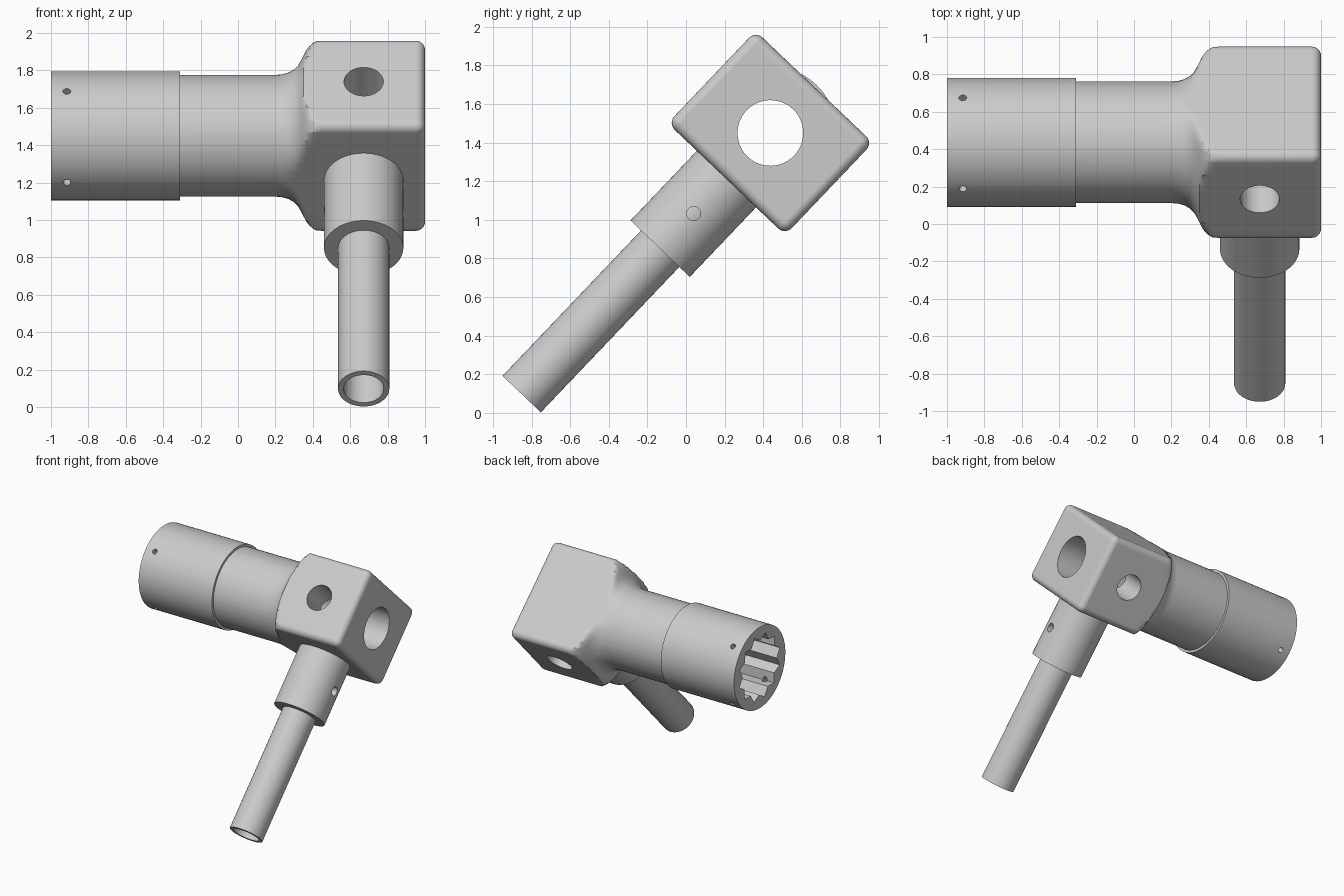
import bpy, bmesh, math
from mathutils import Matrix, Vector

old = bpy.data.objects.get("Cube")
if old:
    bpy.data.objects.remove(old, do_unlink=True)

GREY = (0.6, 0.6, 0.6, 1)
mat = bpy.data.materials.new("plain grey")
mat.use_nodes = True
mat.diffuse_color = GREY
mat.node_tree.nodes["Principled BSDF"].inputs["Base Color"].default_value = GREY

# Parts are built around the block centre, then the whole assembly is tilted
TILT = Matrix.Translation((0, 0.437, 1.45)) @ Matrix.Rotation(math.radians(-43.6), 4, 'X')
STEM_X = 0.672


def loft(name, rings):
    """Closed solid through a list of equal-length rings."""
    bm = bmesh.new()
    loops = [[bm.verts.new(TILT @ Vector(p)) for p in ring] for ring in rings]
    n = len(loops[0])
    for a, b in zip(loops, loops[1:]):
        for i in range(n):
            j = (i + 1) % n
            bm.faces.new((a[i], a[j], b[j], b[i]))
    bm.faces.new(loops[0])
    bm.faces.new(loops[-1])
    bmesh.ops.recalc_face_normals(bm, faces=bm.faces)
    mesh = bpy.data.meshes.new(name)
    bm.to_mesh(mesh)
    bm.free()
    mesh.materials.append(mat)
    ob = bpy.data.objects.new(name, mesh)
    bpy.context.collection.objects.link(ob)
    return ob


def rod(name, start, end, radius, sides=48, inner=None):
    """Prism between two points; inner gives alternating star radii."""
    start, end = Vector(start), Vector(end)
    turn = (end - start).to_track_quat('Z', 'Y')
    ring = []
    for i in range(sides):
        a = math.tau * i / sides
        r = inner if inner and i % 2 else radius
        ring.append(turn @ Vector((r * math.cos(a), r * math.sin(a), 0)))
    return loft(name, [[start + p for p in ring], [end + p for p in ring]])


def activate(ob):
    bpy.ops.object.select_all(action='DESELECT')
    ob.select_set(True)
    bpy.context.view_layer.objects.active = ob


def cut(ob, cutters):
    for c in cutters:
        c.hide_render = True
        m = ob.modifiers.new("cut", 'BOOLEAN')
        m.operation, m.solver, m.object = 'DIFFERENCE', 'EXACT', c
        activate(ob)
        bpy.ops.object.modifier_apply(modifier=m.name)
        bpy.data.objects.remove(c, do_unlink=True)


def finish(ob):
    activate(ob)
    bpy.ops.object.shade_smooth_by_angle(angle=math.radians(32))
    m = ob.modifiers.new("even shading", 'WEIGHTED_NORMAL')
    m.keep_sharp = True


def block_outline(inset, half_y=0.42, half_z=0.33, r=0.05):
    """Rounded rectangle with subdivided sides."""
    pts = []
    for k, (sy, sz) in enumerate(((1, 1), (-1, 1), (-1, -1), (1, -1))):
        cy, cz = sy * (half_y - r), sz * (half_z - r)
        for i in range(7):
            a = math.pi / 2 * (k + i / 6)
            pts.append(Vector((cy + (r - inset) * math.cos(a),
                               cz + (r - inset) * math.sin(a))))
    out = []
    for i, p in enumerate(pts):
        out.append(p)
        if i % 7 == 6:
            q = pts[(i + 1) % len(pts)]
            out += [p.lerp(q, t / 12) for t in range(1, 12)]
    return out


# Block with the neck flaring out of it
flare = [(-0.31, 0.325), (0.2, 0.325), (0.24, 0.329), (0.27, 0.338), (0.3, 0.355),
         (0.32, 0.375), (0.335, 0.4), (0.35, 0.43), (0.365, 0.46), (0.38, 0.48),
         (0.4, 0.498), (0.42, 0.511), (0.45, 0.53)]
rings = []
for x, r in flare:
    rings.append([(x, *(p * min(1, r / p.length))) for p in block_outline(0)])
ROUND = 0.049
for i in range(7):
    a = math.pi / 2 * i / 6
    x = 1 - ROUND + ROUND * math.sin(a)
    rings.append([(x, *p) for p in block_outline(ROUND * (1 - math.cos(a)))])
block = loft("block_and_neck", rings)
cut(block, [
    rod("long_bore", (-0.5, 0, 0), (1.2, 0, 0), 0.17),
    rod("cross_bore", (STEM_X, -0.6, 0), (STEM_X, 0.6, 0), 0.105),
    rod("stem_bore", (STEM_X, 0, -0.6), (STEM_X, 0, 0), 0.107),
])
finish(block)

# Socket sleeve with a twelve-point bore and four pin holes
socket = rod("socket_sleeve", (-1, 0, 0), (-0.31, 0, 0), 0.345, 72)
cutters = [rod("star_bore", (-1.1, 0, 0), (-0.2, 0, 0), 0.28, 24, 0.229)]
for dy, dz in ((1, 0), (0, 1)):
    cutters.append(rod("pin_hole", (-0.915, -dy * 0.5, -dz * 0.5),
                       (-0.915, dy * 0.5, dz * 0.5), 0.021, 16))
cut(socket, cutters)
finish(socket)

# Stem collar with a cross pin hole
collar = rod("stem_collar", (STEM_X, 0, -0.31), (STEM_X, 0, -0.828), 0.212, 64)
cut(collar, [
    rod("collar_bore", (STEM_X, 0, -0.2), (STEM_X, 0, -0.9), 0.136),
    rod("collar_pin_hole", (STEM_X - 0.4, 0, -0.576), (STEM_X + 0.4, 0, -0.576), 0.036, 24),
])
finish(collar)

# Hollow stem
stem = rod("stem_tube", (STEM_X, 0, -0.32), (STEM_X, 0, -1.868), 0.137)
cut(stem, [rod("tube_bore", (STEM_X, 0, -0.2), (STEM_X, 0, -2), 0.107)])
finish(stem)
